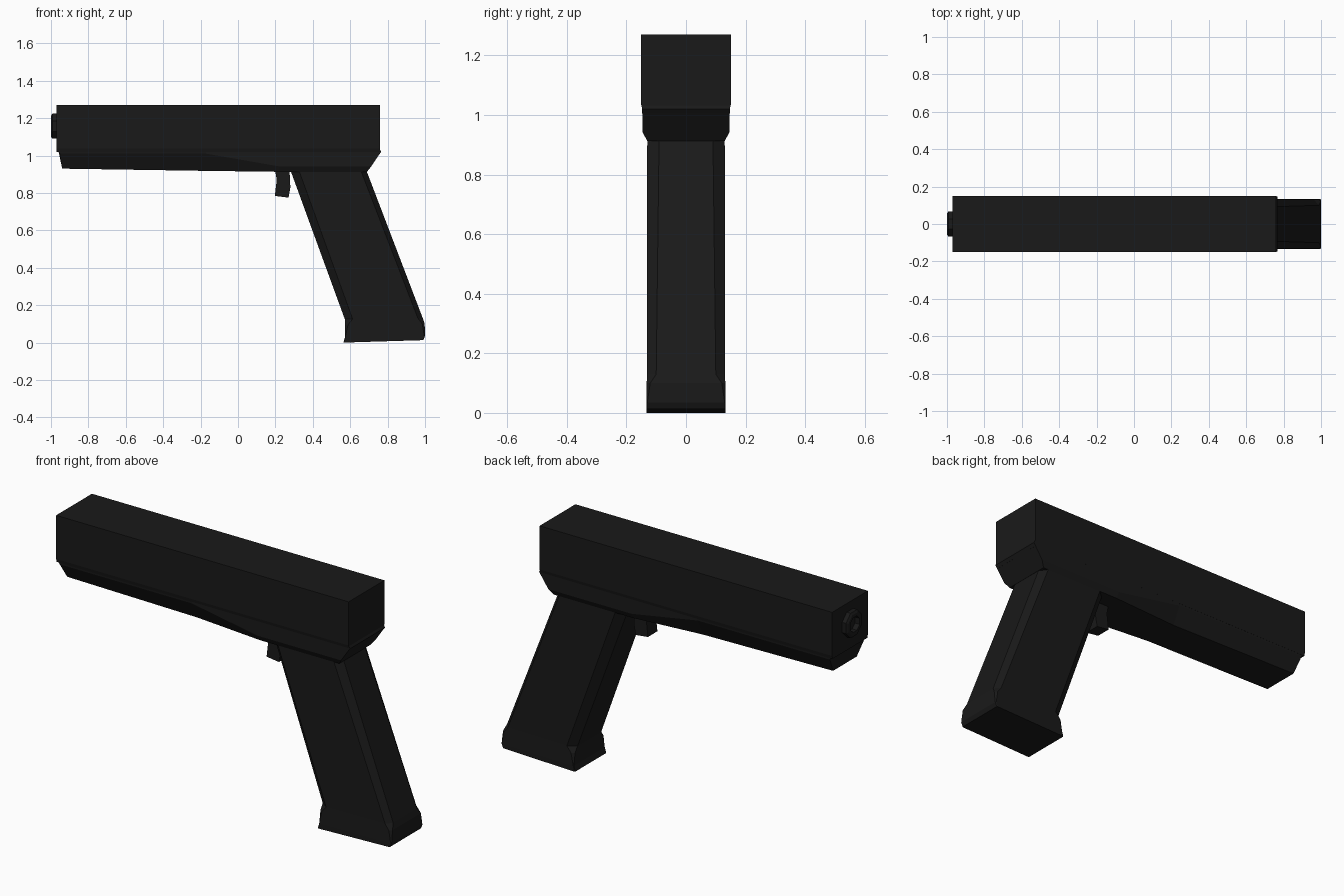
import bpy, bmesh, math

if "Cube" in bpy.data.objects:
    bpy.data.objects.remove(bpy.data.objects["Cube"])

mat = bpy.data.materials.new("black")
mat.diffuse_color = (0.01, 0.01, 0.01, 1)
mat.use_nodes = True
mat.node_tree.nodes["Principled BSDF"].inputs["Base Color"].default_value = mat.diffuse_color


def loft(name, rings, caps=True):
    """Skin a list of equal-length point rings into one flat-shaded object."""
    bm = bmesh.new()
    vs = [[bm.verts.new(p) for p in ring] for ring in rings]
    n = len(rings[0])
    for a, b in zip(vs, vs[1:]):
        for i in range(n):
            j = (i + 1) % n
            bm.faces.new((a[i], a[j], b[j], b[i]))
    if caps:
        bm.faces.new(vs[0])
        bm.faces.new(vs[-1])
    bmesh.ops.remove_doubles(bm, verts=bm.verts, dist=0.0005)
    bmesh.ops.recalc_face_normals(bm, faces=bm.faces)
    me = bpy.data.meshes.new(name)
    bm.to_mesh(me)
    bm.free()
    me.materials.append(mat)
    ob = bpy.data.objects.new(name, me)
    bpy.context.collection.objects.link(ob)
    return ob


def mirror_y(half):
    return half + [(x, -y, z) for x, y, z in reversed(half)]


# slide: long box whose lower edge tucks in slightly
loft("slide", [mirror_y([(x, 0.151, 1.27), (x, 0.151, 1.037), (x, 0.147, 1.02)])
               for x in (-0.97, 0.76)])

# frame: V-shaped under the barrel, full width around the trigger and grip
stations = [
    [(-0.96, 0.147, 1.025), (-0.953, 0.145, 1.01), (-0.94, 0.10, 0.93)],
    [(-0.17, 0.147, 1.025), (-0.17, 0.145, 1.01), (-0.17, 0.10, 0.918)],
    [(0.22, 0.147, 1.025), (0.22, 0.146, 0.942), (0.22, 0.13, 0.913)],
    [(0.765, 0.147, 1.02), (0.712, 0.146, 0.942), (0.69, 0.13, 0.913)],
]
loft("frame", [mirror_y(s) for s in stations])

# rear lip where the frame meets the slide
loft("rear_lip", [mirror_y([(0.72, y, z), (x, y, z)]) for x, y, z in
                  ((0.758, 0.15, 1.036), (0.766, 0.147, 1.02), (0.755, 0.147, 1.005))])


# grip: raked octagonal column flaring to a square heel
def grip_ring(xf, xfc, xrc, xr, yc, y, zf, zr):
    def z(x):
        return zf + (zr - zf) * (x - xf) / (xr - xf)
    return mirror_y([(xf, yc, zf), (xfc, y, z(xfc)), (xrc, y, z(xrc)), (xr, yc, zr)])


loft("grip", [grip_ring(*r) for r in (
    (0.27, 0.315, 0.645, 0.675, 0.09, 0.13, 0.95, 0.95),
    (0.571, 0.613, 0.962, 0.988, 0.10, 0.131, 0.125, 0.13),
    (0.572, 0.588, 0.985, 0.998, 0.12, 0.132, 0.095, 0.10),
    (0.572, 0.574, 0.996, 1.0, 0.13, 0.133, 0.03, 0.035),
    (0.564, 0.566, 0.986, 0.99, 0.131, 0.133, 0.0, 0.013),
)])

# trigger: short curved blade
trigger = [(0.197, 0.93), (0.207, 0.87), (0.197, 0.784), (0.27, 0.775),
           (0.28, 0.83), (0.275, 0.93)]
loft("trigger", [[(x, y, z) for x, z in trigger] for y in (-0.04, 0.04)])


# muzzle: chamfered octagonal barrel end with a bore
def octagon(x, r):
    return [(x, r * math.cos(a), 1.157 + r * math.sin(a))
            for a in (math.radians(22.5 + 45 * i) for i in range(8))]


loft("muzzle", [octagon(x, r) for x, r in (
    (-0.95, 0.072), (-0.993, 0.072), (-1.0, 0.06), (-1.0, 0.042), (-0.972, 0.042))])
